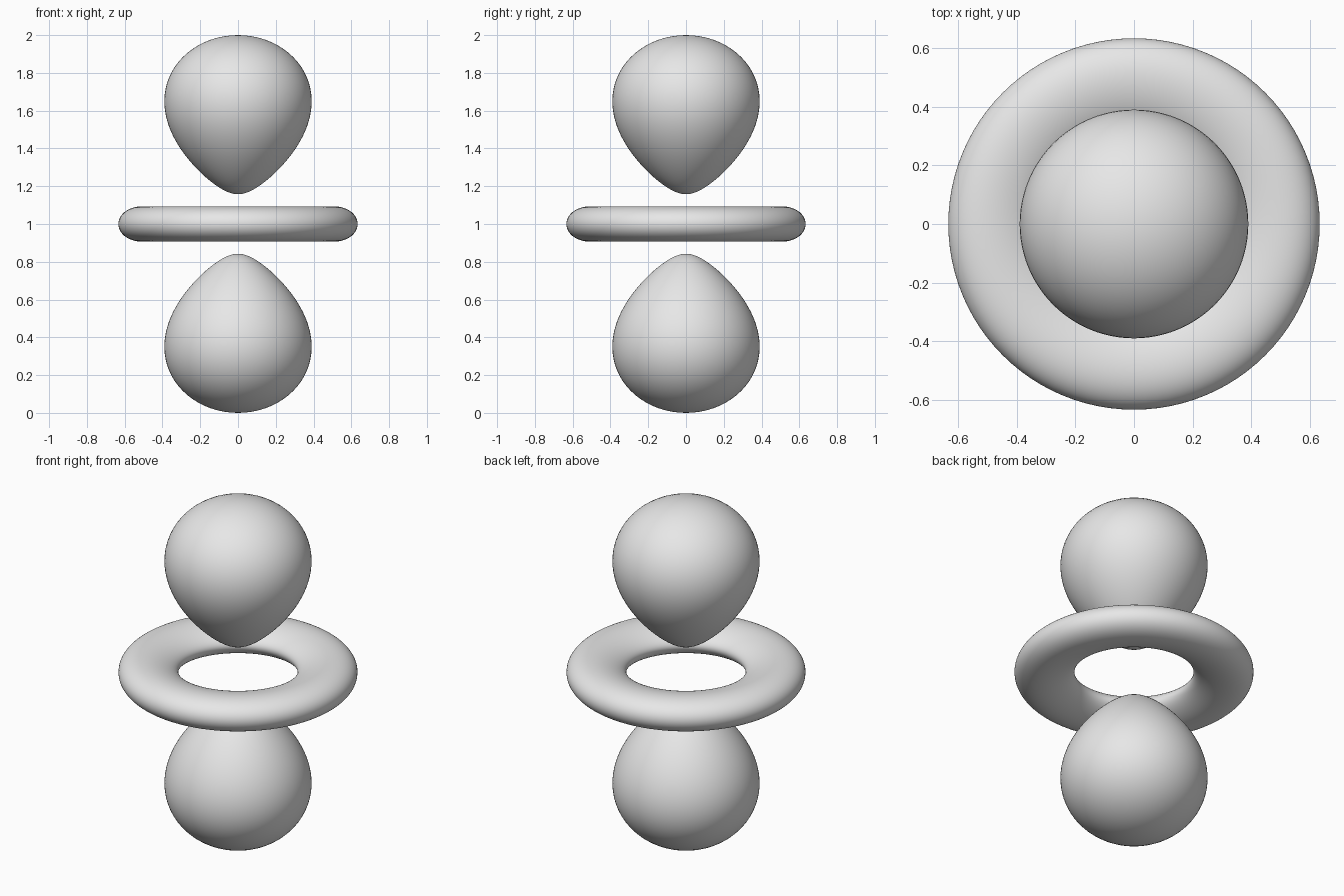
import bpy, bmesh, math
from mathutils import Vector

cube = bpy.data.objects.get("Cube")
if cube:
    bpy.data.objects.remove(cube, do_unlink=True)

# Surface of constant density: r^2 * exp(-r / DECAY) * |3 cos^2 - 1| = LEVEL
DECAY = 0.2282
TIP, TOP = 0.158, 1.0
CENTRE = 1.0
SEGMENTS = 96
STEPS = 48


def density(r):
    return r * r * math.exp(-r / DECAY)


LEVEL = 2 * density(TOP)


def crossing(low, high):
    """Radius between low and high where the equator meets the level."""
    rising = density(high) > density(low)
    for _ in range(50):
        mid = (low + high) / 2
        if (density(mid) < LEVEL) == rising:
            low = mid
        else:
            high = mid
    return (low + high) / 2


def half_profile(start, end, sign):
    """Points (radius, height), spaced more closely at both ends."""
    points = []
    for i in range(STEPS + 1):
        r = start + (end - start) * (1 - math.cos(math.pi * i / STEPS)) / 2
        cos2 = (1 + sign * LEVEL / density(r)) / 3
        cos2 = min(1, max(0, cos2))
        if i in (0, STEPS):
            cos2 = 1 if sign > 0 else 0
        points.append((r * math.sqrt(1 - cos2), r * math.sqrt(cos2)))
    return points


def lathe(name, profile, closed, material):
    bm = bmesh.new()
    verts = [bm.verts.new((r, 0, CENTRE + z)) for r, z in profile]
    edges = [bm.edges.new(pair) for pair in zip(verts, verts[1:])]
    if closed:
        edges.append(bm.edges.new((verts[-1], verts[0])))
    bmesh.ops.spin(bm, geom=verts + edges, cent=Vector(), axis=(0, 0, 1),
                   angle=2 * math.pi, steps=SEGMENTS, use_merge=True)
    bmesh.ops.remove_doubles(bm, verts=bm.verts, dist=0.00001)
    bmesh.ops.recalc_face_normals(bm, faces=bm.faces)
    for face in bm.faces:
        face.smooth = True
    mesh = bpy.data.meshes.new(name)
    bm.to_mesh(mesh)
    bm.free()
    mesh.materials.append(material)
    obj = bpy.data.objects.new(name, mesh)
    bpy.context.collection.objects.link(obj)


grey = bpy.data.materials.new("light_grey")
grey.use_nodes = True
grey.diffuse_color = (0.8, 0.8, 0.8, 1)
grey.node_tree.nodes["Principled BSDF"].inputs["Base Color"].default_value = grey.diffuse_color

# Teardrop lobes, mirrored about the centre
lobe = half_profile(TIP, TOP, 1)
lathe("upper_lobe", lobe, False, grey)
lathe("lower_lobe", [(r, -z) for r, z in lobe], False, grey)

# Flattened ring around the middle
peak = 2 * DECAY
upper = half_profile(crossing(TIP, peak), crossing(peak, TOP), -1)
lower = [(r, -z) for r, z in reversed(upper[1:-1])]
lathe("middle_ring", upper + lower, True, grey)
